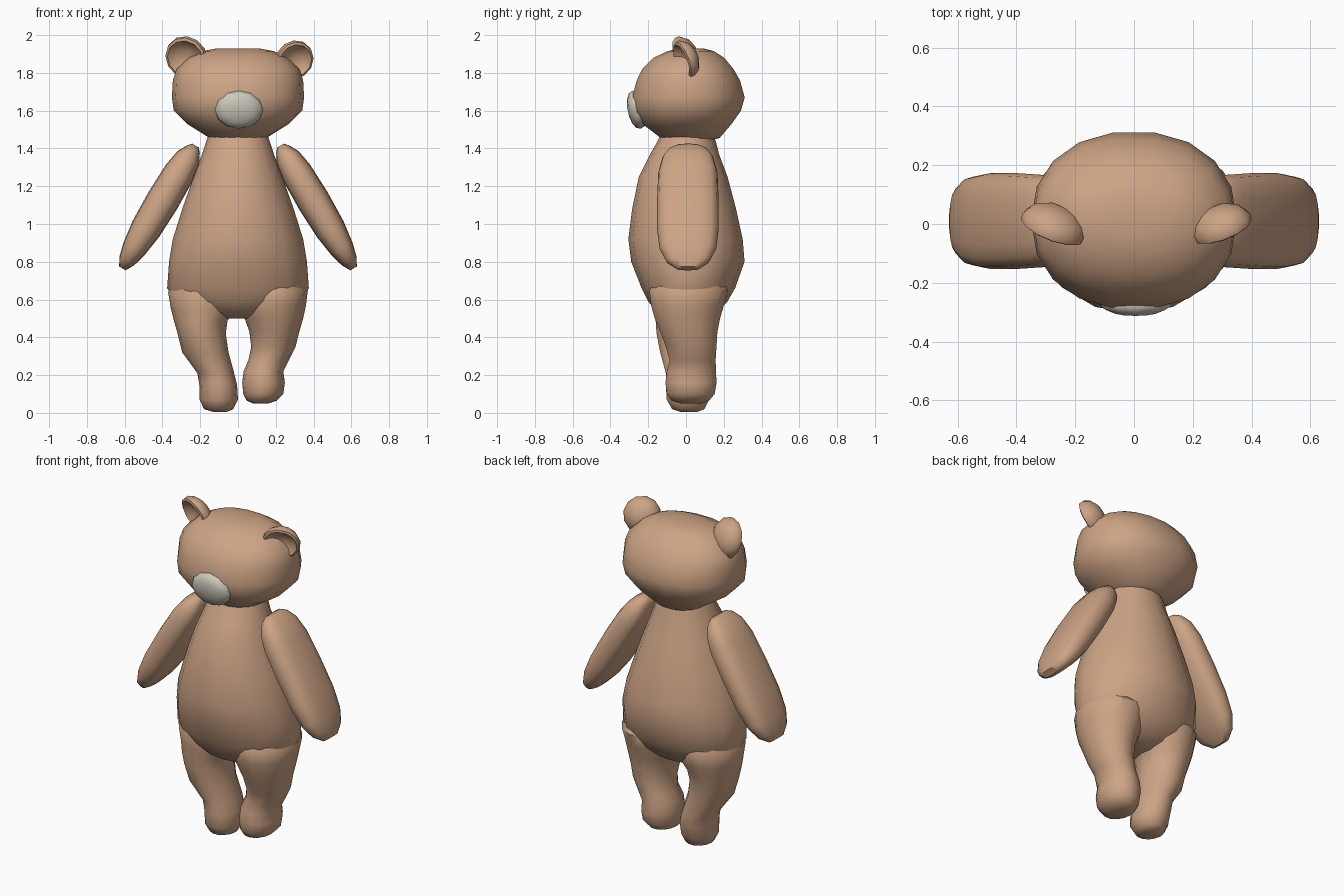
import bpy, bmesh, math
from mathutils import Matrix, Vector


def material(name, rgb):
    m = bpy.data.materials.new(name)
    m.diffuse_color = (*rgb, 1)
    return m


FUR = material("tan fur", (0.61, 0.37, 0.235))
GREY = material("pale grey", (0.62, 0.58, 0.50))


def finish(name, bm, mat, matrix=Matrix(), angle=50):
    bmesh.ops.recalc_face_normals(bm, faces=bm.faces)
    me = bpy.data.meshes.new(name)
    bm.to_mesh(me)
    bm.free()
    me.materials.append(mat)
    ob = bpy.data.objects.new(name, me)
    ob.matrix_world = matrix
    bpy.context.collection.objects.link(ob)
    bpy.ops.object.select_all(action="DESELECT")
    ob.select_set(True)
    bpy.context.view_layer.objects.active = ob
    bpy.ops.object.shade_smooth_by_angle(angle=math.radians(angle))
    return ob


def spow(v, e):
    return math.copysign(abs(v) ** e, v)


def loft(name, rings, mat=FUR, sides=16, power=2.0, matrix=Matrix(), angle=50):
    """Rings are (z, x_min, x_max, y_min, y_max), joined into a closed skin."""
    bm = bmesh.new()
    loops = []
    for z, x0, x1, y0, y1 in rings:
        loop = []
        for i in range(sides):
            a = 2 * math.pi * i / sides
            loop.append(bm.verts.new((
                (x0 + x1) / 2 + (x1 - x0) / 2 * spow(math.cos(a), 2 / power),
                (y0 + y1) / 2 + (y1 - y0) / 2 * spow(math.sin(a), 2 / power), z)))
        loops.append(loop)
    for a, b in zip(loops, loops[1:]):
        for i in range(sides):
            j = (i + 1) % sides
            bm.faces.new((a[i], a[j], b[j], b[i]))
    bm.faces.new(loops[0])
    bm.faces.new(loops[-1])
    return finish(name, bm, mat, matrix, angle)


# Pear-shaped body
loft("body", [
    (0.50, -0.10, 0.10, -0.08, 0.09), (0.53, -0.22, 0.22, -0.15, 0.16),
    (0.59, -0.33, 0.33, -0.20, 0.22), (0.66, -0.375, 0.375, -0.235, 0.26),
    (0.80, -0.365, 0.365, -0.29, 0.31), (0.92, -0.345, 0.345, -0.305, 0.30),
    (1.08, -0.295, 0.295, -0.285, 0.265), (1.25, -0.235, 0.235, -0.25, 0.22),
    (1.37, -0.19, 0.19, -0.19, 0.175), (1.43, -0.17, 0.17, -0.155, 0.16),
    (1.46, -0.16, 0.16, -0.14, 0.15)])

# Legs with rounded feet, one a little lower than the other
loft("left_leg", [
    (0.005, -0.13, -0.06, -0.03, 0.06), (0.02, -0.18, -0.025, -0.075, 0.10),
    (0.07, -0.203, 0.0, -0.105, 0.125), (0.15, -0.205, -0.005, -0.11, 0.15),
    (0.21, -0.215, -0.02, -0.11, 0.15), (0.32, -0.295, -0.05, -0.14, 0.15),
    (0.42, -0.32, -0.065, -0.16, 0.16), (0.49, -0.34, -0.055, -0.165, 0.18),
    (0.55, -0.355, -0.01, -0.17, 0.20), (0.64, -0.37, 0.0, -0.18, 0.22),
    (0.75, -0.30, -0.05, -0.12, 0.15)], sides=14)
loft("right_leg", [
    (0.05, 0.08, 0.16, -0.03, 0.08), (0.065, 0.045, 0.205, -0.08, 0.125),
    (0.10, 0.028, 0.24, -0.105, 0.155), (0.16, 0.022, 0.248, -0.112, 0.165),
    (0.22, 0.03, 0.24, -0.105, 0.162), (0.28, 0.055, 0.27, -0.09, 0.16),
    (0.35, 0.07, 0.305, -0.11, 0.165), (0.43, 0.06, 0.325, -0.14, 0.17),
    (0.50, 0.035, 0.345, -0.17, 0.185), (0.57, 0.0, 0.36, -0.19, 0.205),
    (0.65, 0.0, 0.37, -0.20, 0.23), (0.75, 0.05, 0.30, -0.12, 0.15)], sides=14)

# Broad head
loft("head", [
    (1.44, -0.10, 0.10, -0.08, 0.12), (1.455, -0.15, 0.15, -0.135, 0.18),
    (1.53, -0.27, 0.27, -0.235, 0.245), (1.60, -0.34, 0.34, -0.28, 0.295),
    (1.67, -0.35, 0.35, -0.29, 0.315), (1.76, -0.345, 0.345, -0.265, 0.29),
    (1.82, -0.325, 0.325, -0.235, 0.255), (1.88, -0.26, 0.26, -0.175, 0.205),
    (1.915, -0.19, 0.19, -0.10, 0.15), (1.93, -0.11, 0.11, -0.03, 0.09)],
    sides=18, power=2.2)

# Flattened padded arms, running down and outwards
for side, name in ((-1, "left_arm"), (1, "right_arm")):
    top, end = Vector((0.225 * side, 0.01, 1.415)), Vector((0.612 * side, 0.01, 0.765))
    axis = (end - top).normalized()
    across = Vector((0, 1, 0))
    thick = across.cross(axis)
    m = Matrix((thick, across, axis)).transposed().to_4x4()
    m.translation = top
    length = (end - top).length
    stations = [(0.0, 0.02, 0.06), (0.03, 0.04, 0.10), (0.10, 0.068, 0.135),
                (0.22, 0.083, 0.157), (0.45, 0.088, 0.163), (0.68, 0.082, 0.163),
                (0.84, 0.065, 0.15), (0.94, 0.045, 0.115), (1.0, 0.02, 0.06)]
    loft(name, [(t * length, -a, a, -b, b) for t, a, b in stations],
         sides=16, power=2.7, matrix=m)

# Cupped ears: domed back, rim, and hollow front
for name, cx, cz, r in (("left_ear", -0.27, 1.885, 0.116), ("right_ear", 0.295, 1.872, 0.106)):
    m = Matrix.Translation((cx, 0.0, cz)) @ Matrix.Rotation(math.radians(-70), 4, "X")
    # local z points towards the back
    m = m @ Matrix.Rotation(math.radians(20 if cx < 0 else -20), 4, "Y")
    profile = [(0.015, 0.25), (0.0, 0.62), (-0.028, 0.86), (-0.022, 0.98),
               (0.0, 1.0), (0.03, 0.82), (0.052, 0.5), (0.06, 0.2)]
    loft(name, [(z, -r * k, r * k, -r * k, r * k) for z, k in profile], sides=12, matrix=m)

# Pale muzzle pad
m = Matrix.Translation((0.005, -0.262, 1.605)) @ Matrix.Rotation(math.radians(102), 4, "X")
pad = [(-0.03, 0.9), (0.0, 1.0), (0.022, 0.9), (0.038, 0.62), (0.046, 0.25)]
loft("muzzle", [(z, -0.127 * k, 0.127 * k, -0.103 * k, 0.103 * k) for z, k in pad],
     mat=GREY, sides=12, matrix=m)
